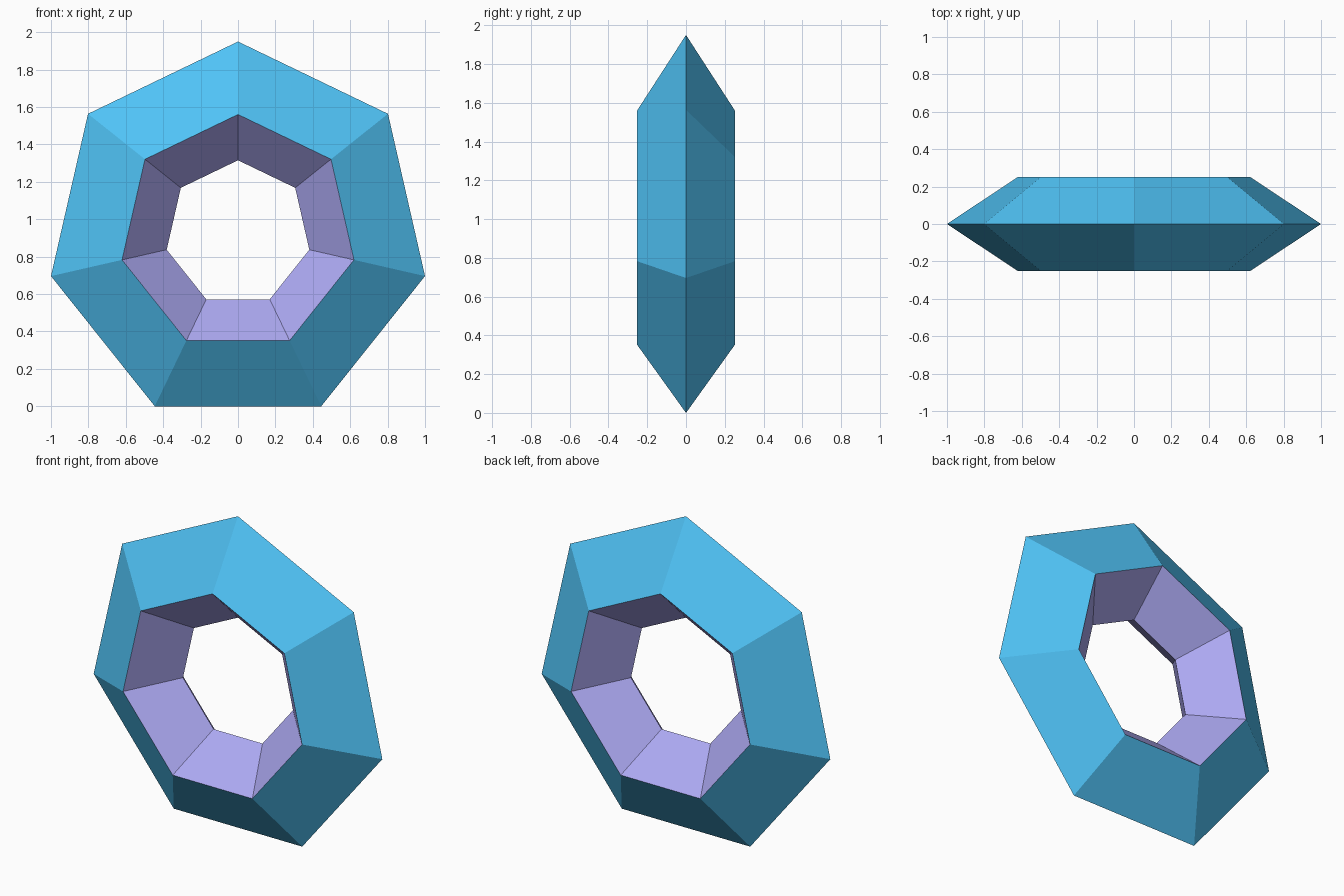
import bpy, bmesh, math

if "Cube" in bpy.data.objects:
    bpy.data.objects.remove(bpy.data.objects["Cube"])

SIDES = 7
R_OUT = 1 / math.cos(math.pi / 14)        # widest corners land on x = +-1
R_MID, R_IN, HALF = 0.636, 0.391, 0.252
CENTRE_Z = R_OUT * math.cos(math.pi / SIDES)   # flat side rests on z = 0


def material(name, colour):
    mat = bpy.data.materials.new(name)
    mat.diffuse_color = colour
    mat.use_nodes = True
    mat.node_tree.nodes["Principled BSDF"].inputs["Base Color"].default_value = mat.diffuse_color
    return mat


# Diamond cross-section (radius, y): outer rim, front ridge, inner rim, back ridge
profile = [(R_OUT, 0), (R_MID, -HALF), (R_IN, 0), (R_MID, HALF)]
# Material of the face strip following each profile point: 0 outside, 1 inside
strip_material = [0, 1, 1, 0]

# Sweep the profile around the seven corners
bm = bmesh.new()
rings = []
for i in range(SIDES):
    a = math.pi / 2 + i * math.tau / SIDES
    rings.append([bm.verts.new((r * math.cos(a), y, CENTRE_Z + r * math.sin(a)))
                  for r, y in profile])
for i in range(SIDES):
    p, q = rings[i], rings[(i + 1) % SIDES]
    for j in range(4):
        k = (j + 1) % 4
        face = bm.faces.new((p[j], p[k], q[k], q[j]))
        face.material_index = strip_material[j]
bmesh.ops.recalc_face_normals(bm, faces=bm.faces)

mesh = bpy.data.meshes.new("heptagon_ring")
bm.to_mesh(mesh)
bm.free()
mesh.materials.append(material("outer_blue", (0.08, 0.55, 0.93, 1)))
mesh.materials.append(material("inner_lilac", (0.42, 0.40, 0.90, 1)))
ring = bpy.data.objects.new("heptagon_ring", mesh)
bpy.context.collection.objects.link(ring)
